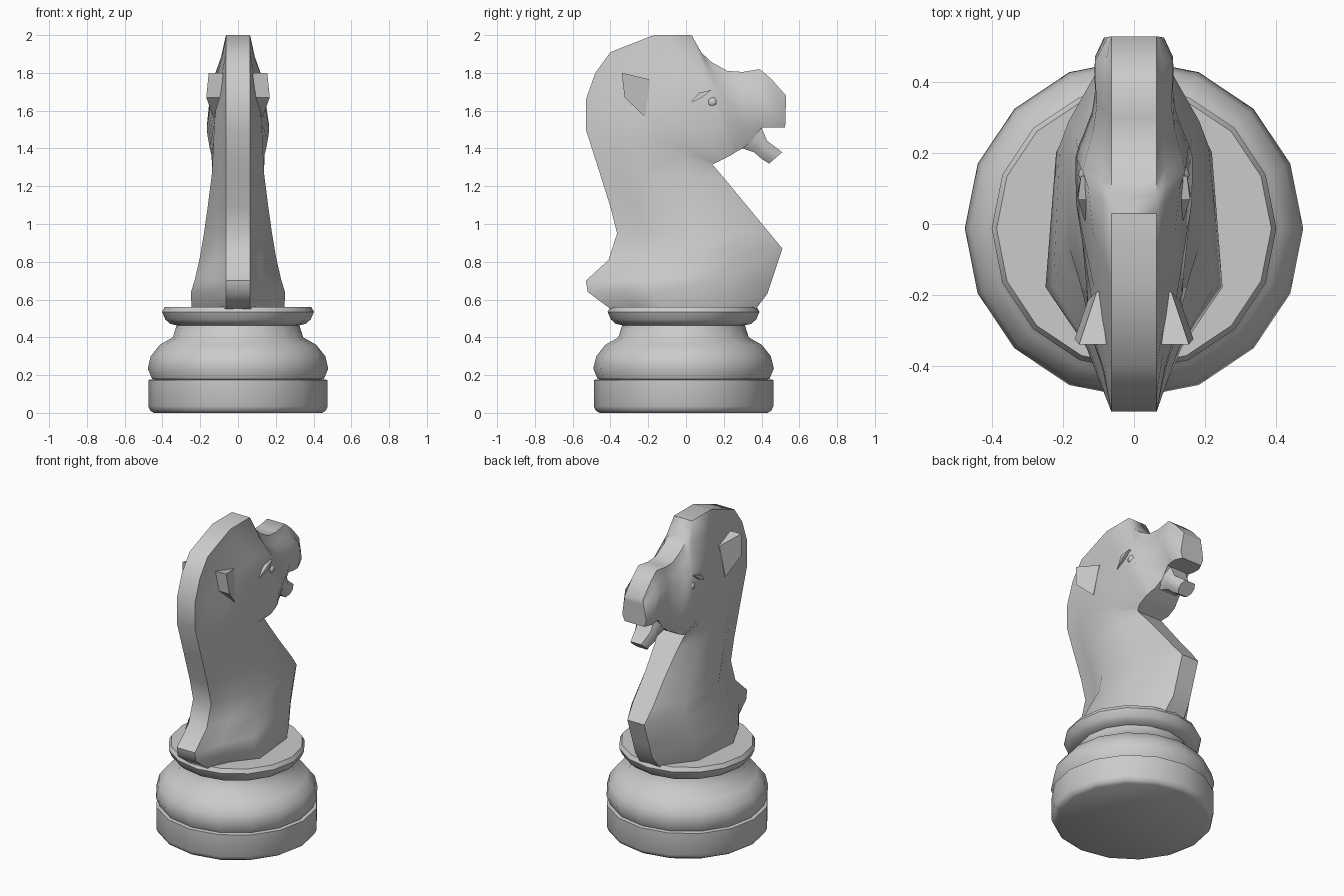
import bpy, bmesh, math
from mathutils import Vector


def finish(name, bm, angle=45):
    """Turn a bmesh into a named object with smooth shading and sharp creases."""
    bmesh.ops.recalc_face_normals(bm, faces=bm.faces)
    mesh = bpy.data.meshes.new(name)
    bm.to_mesh(mesh)
    bm.free()
    ob = bpy.data.objects.new(name, mesh)
    bpy.context.collection.objects.link(ob)
    bpy.ops.object.select_all(action='DESELECT')
    ob.select_set(True)
    bpy.context.view_layer.objects.active = ob
    bpy.ops.object.shade_smooth_by_angle(angle=math.radians(angle))
    return ob


def loft(name, rings, angle=45):
    """Skin closed rings of equal size and cap both ends."""
    bm = bmesh.new()
    loops = [[bm.verts.new(p) for p in ring] for ring in rings]
    n = len(loops[0])
    for a, b in zip(loops, loops[1:]):
        for i in range(n):
            j = (i + 1) % n
            bm.faces.new((a[i], a[j], b[j], b[i]))
    bm.faces.new(loops[0])
    bm.faces.new(loops[-1])
    return finish(name, bm, angle)


def lathe(name, profile, sides=16, cy=-0.013):
    rings = []
    for r, z in profile:
        rings.append([(r * math.cos(math.tau * i / sides),
                       cy + r * math.sin(math.tau * i / sides), z)
                      for i in range(sides)])
    return loft(name, rings)


# turned base: foot, rounded bulge, collar
lathe("base_foot", [(0.445, 0), (0.465, 0.012), (0.475, 0.035),
                    (0.475, 0.175), (0.44, 0.178)])
lathe("base_bulge", [(0.44, 0.176), (0.455, 0.18), (0.478, 0.235), (0.462, 0.30),
                     (0.415, 0.36), (0.345, 0.40), (0.325, 0.465)])
lathe("base_collar", [(0.31, 0.46), (0.36, 0.472), (0.385, 0.495),
                      (0.402, 0.535), (0.388, 0.56)])

# body and head: each ring runs from the mane edge to the throat edge
# mane y, mane z, throat y, throat z, flank width, cheek width, throat width
RINGS = [
    (-0.40, 0.55, 0.37, 0.55, 0.245, 0.215, 0.07),
    (-0.52, 0.64, 0.43, 0.63, 0.250, 0.220, 0.06),
    (-0.53, 0.70, 0.46, 0.72, 0.228, 0.210, 0.06),
    (-0.41, 0.81, 0.51, 0.87, 0.200, 0.185, 0.06),
    (-0.365, 0.95, 0.44, 0.955, 0.180, 0.165, 0.07),
    (-0.40, 1.09, 0.32, 1.10, 0.160, 0.150, 0.07),
    (-0.46, 1.28, 0.20, 1.245, 0.138, 0.135, 0.08),
    (-0.53, 1.50, 0.14, 1.315, 0.130, 0.140, 0.09),
    (-0.53, 1.66, 0.16, 1.325, 0.125, 0.150, 0.10),
    (-0.48, 1.80, 0.18, 1.335, 0.115, 0.158, 0.11),
    (-0.40, 1.91, 0.20, 1.345, 0.112, 0.163, 0.11),
    (-0.17, 2.00, 0.22, 1.355, 0.115, 0.165, 0.11),
    (0.03, 2.00, 0.24, 1.365, 0.130, 0.165, 0.11),
    (0.08, 1.91, 0.27, 1.385, 0.145, 0.155, 0.10),
    (0.13, 1.86, 0.30, 1.40, 0.135, 0.140, 0.09),
    (0.22, 1.81, 0.35, 1.44, 0.115, 0.118, 0.08),
    (0.30, 1.805, 0.40, 1.51, 0.105, 0.110, 0.08),
    (0.39, 1.82, 0.44, 1.51, 0.110, 0.112, 0.09),
    (0.45, 1.77, 0.48, 1.51, 0.110, 0.110, 0.09),
    (0.53, 1.68, 0.525, 1.51, 0.075, 0.085, 0.07),
]
MANE = 0.064
rings = []
for by, bz, fy, fz, w, c, f in RINGS:
    half = [(0, MANE), (0.18, MANE + 0.38 * (w - MANE)), (0.36, w), (0.76, c), (1, f)]
    side = [(x, by + t * (fy - by), bz + t * (fz - bz)) for t, x in half]
    rings.append(side + [(-x, y, z) for x, y, z in reversed(side)])
loft("horse_body", rings, 50)

# lower jaw: upper and lower edge of the lip, tapering forward
JAW = [(0.22, 1.53, 0.20, 1.37, 0.10), (0.34, 1.53, 0.30, 1.40, 0.09),
       (0.40, 1.51, 0.36, 1.38, 0.075), (0.43, 1.44, 0.40, 1.345, 0.07),
       (0.51, 1.38, 0.44, 1.32, 0.05)]
rings = []
for uy, uz, ly, lz, w in JAW:
    side = [(t, s * w) for t, s in ((0, 0.75), (0.35, 1), (0.7, 0.95), (1, 0.6))]
    side = [(x, uy + t * (ly - uy), uz + t * (lz - uz)) for t, x in side]
    rings.append(side + [(-x, y, z) for x, y, z in reversed(side)])
loft("lower_jaw", rings)

# paired details: ears, brows and eyes
EAR = [(0.155, -0.34, 1.80), (0.105, -0.19, 1.765), (0.13, -0.215, 1.565),
       (0.168, -0.325, 1.67)]
BROW = [(0.14, 0.01, 1.632), (0.158, 0.07, 1.695), (0.15, 0.135, 1.71),
        (0.16, 0.085, 1.67)]
for label, s in (("right", 1), ("left", -1)):
    for name, outline, inner in (("ear", EAR, 0.07), ("brow", BROW, 0.11)):
        loft(f"{name}_{label}", [[(s * inner, y, z) for x, y, z in outline],
                                 [(s * x, y, z) for x, y, z in outline]], 30)
    bm = bmesh.new()
    bmesh.ops.create_uvsphere(bm, u_segments=8, v_segments=6, radius=0.028)
    bmesh.ops.translate(bm, verts=bm.verts, vec=Vector((s * 0.13, 0.14, 1.645)))
    finish(f"eye_{label}", bm)
